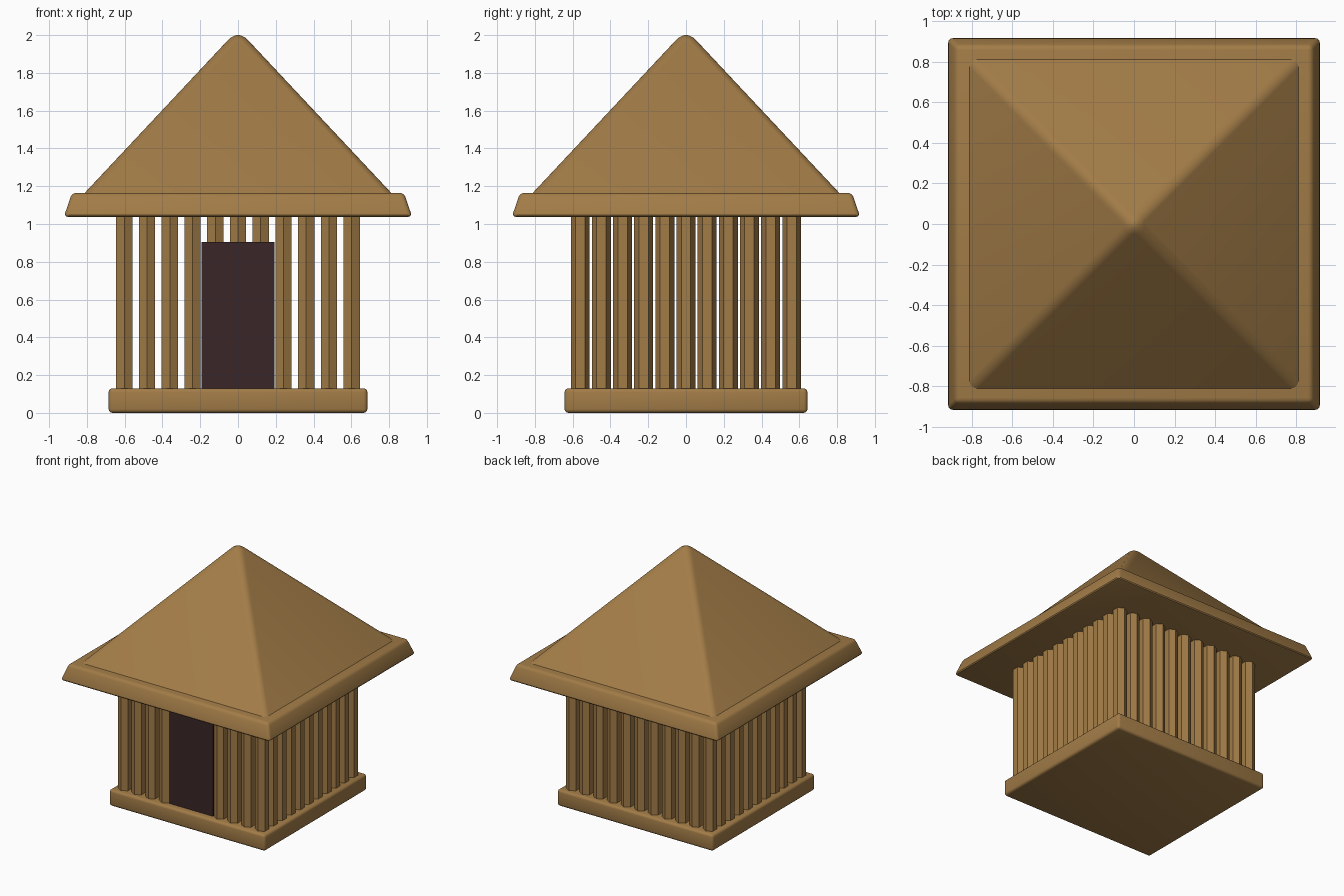
import bpy, bmesh, math

if "Cube" in bpy.data.objects:
    bpy.data.objects.remove(bpy.data.objects["Cube"])


def material(name, rgb):
    m = bpy.data.materials.new(name)
    m.diffuse_color = (*rgb, 1)
    m.use_nodes = True
    m.node_tree.nodes["Principled BSDF"].inputs["Base Color"].default_value = m.diffuse_color
    return m


WOOD = material("warm wood", (0.36, 0.20, 0.063))
DARK = material("dark door brown", (0.043, 0.019, 0.020))


def finish(bm, name, mat, bevel=0, smooth=False):
    bmesh.ops.recalc_face_normals(bm, faces=bm.faces)
    mesh = bpy.data.meshes.new(name)
    bm.to_mesh(mesh)
    bm.free()
    mesh.materials.append(mat)
    ob = bpy.data.objects.new(name, mesh)
    bpy.context.collection.objects.link(ob)
    bpy.ops.object.select_all(action='DESELECT')
    ob.select_set(True)
    bpy.context.view_layer.objects.active = ob
    if bevel:
        mod = ob.modifiers.new("rounded edges", 'BEVEL')
        mod.width, mod.segments = bevel, 3
        bpy.ops.object.modifier_apply(modifier=mod.name)
    if smooth:
        bpy.ops.object.shade_smooth_by_angle(angle=math.radians(35))
    return ob


def slab(name, mat, x, y, z0, z1, top=1.0, bevel=0.0, yc=0.0):
    """Box of half sizes x, y; the top is scaled by 'top'."""
    bm = bmesh.new()
    bmesh.ops.create_cube(bm, size=2)
    for v in bm.verts:
        s = top if v.co.z > 0 else 1
        v.co = (v.co.x * x * s, yc + v.co.y * y * s, z1 if v.co.z > 0 else z0)
    return finish(bm, name, mat, bevel, bevel > 0)


# Base, eave and door
slab("base", WOOD, 0.685, 0.643, 0, 0.13, bevel=0.02)
slab("eave", WOOD, 0.922, 0.922, 1.038, 1.165, top=0.953, bevel=0.022)
slab("door", DARK, 0.192, 0.03, 0.12, 0.905, yc=-0.56)

# Pole walls: hexagonal posts, with a gap in the front row for the door
N, WX, WY = 10, 0.602, 0.56
spots = set()
for i in range(N + 1):
    x = round(-WX + 2 * WX * i / N, 4)
    y = round(-WY + 2 * WY * i / N, 4)
    spots |= {(x, WY), (-WX, y), (WX, y)}
    if abs(x) > 0.2:
        spots.add((x, -WY))
bm = bmesh.new()
for x, y in sorted(spots):
    rings = [[bm.verts.new((x + 0.05 * math.sin(k * math.pi / 3),
                            y + 0.05 * math.cos(k * math.pi / 3), z))
              for k in range(6)] for z in (0.12, 1.05)]
    bm.faces.new(rings[0])
    bm.faces.new(rings[1])
    for k in range(6):
        j = (k + 1) % 6
        bm.faces.new((rings[0][k], rings[0][j], rings[1][j], rings[1][k]))
finish(bm, "wall_posts", WOOD)

# Roof: rounded-square rings lofted up to a soft tip
SEG = 4
bm = bmesh.new()
rings = []
for half, z in ((0.872, 1.10), (0.05, 1.977), (0.037, 1.988), (0.021, 1.996), (0.008, 2.0)):
    r = min(0.04, half)
    ring = []
    for q in range(4):
        a0 = q * math.pi / 2
        cx = (half - r) * (1 if q in (0, 3) else -1)
        cy = (half - r) * (1 if q in (0, 1) else -1)
        for s in range(SEG + 1):
            # tiny inset keeps neighbouring corners separate at the tip
            a = a0 + math.pi / 2 * (s + 0.02) / (SEG + 0.04)
            ring.append(bm.verts.new((cx + r * math.cos(a), cy + r * math.sin(a), z)))
    rings.append(ring)
n = len(rings[0])
for lo, hi in zip(rings, rings[1:]):
    for k in range(n):
        j = (k + 1) % n
        bm.faces.new((lo[k], lo[j], hi[j], hi[k]))
bm.faces.new(rings[0])
bm.faces.new(rings[-1])
finish(bm, "roof", WOOD, smooth=True)
